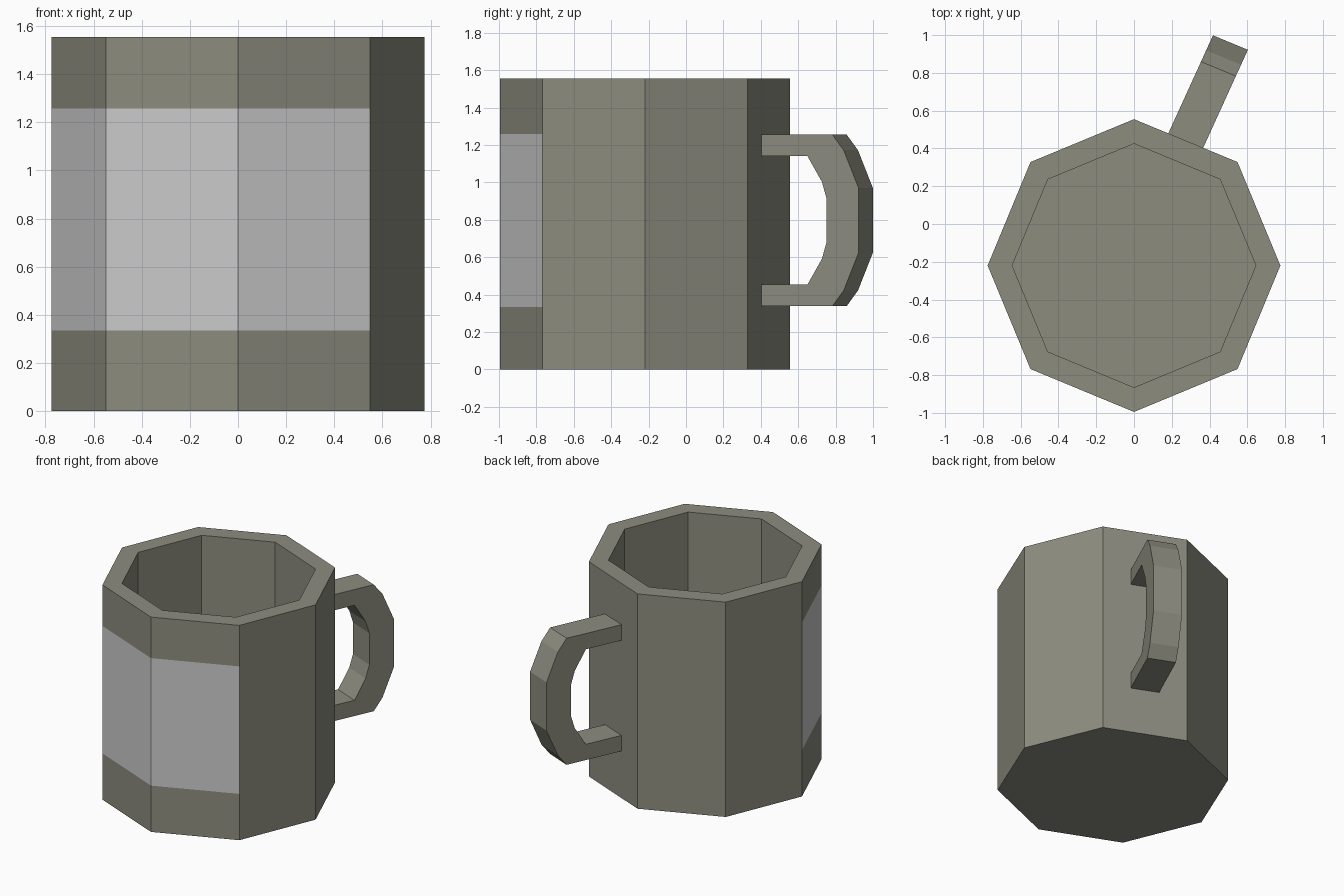
import bpy, bmesh, math
from mathutils import Vector

if "Cube" in bpy.data.objects:
    bpy.data.objects.remove(bpy.data.objects["Cube"])

SIDES = 8
CY = -0.22          # mug axis sits forward of the origin, handle behind
R_OUT, R_IN = 0.775, 0.645


def material(name, rgb):
    m = bpy.data.materials.new(name)
    m.diffuse_color = (*rgb, 1)
    m.use_nodes = True
    m.node_tree.nodes["Principled BSDF"].inputs["Base Color"].default_value = m.diffuse_color
    return m


clay = material("warm grey clay", (0.262, 0.262, 0.212))
label = material("light grey label", (0.60, 0.60, 0.60))


def finish(bm, name, mats):
    bmesh.ops.recalc_face_normals(bm, faces=bm.faces)
    me = bpy.data.meshes.new(name)
    bm.to_mesh(me)
    bm.free()
    ob = bpy.data.objects.new(name, me)
    bpy.context.collection.objects.link(ob)
    for m in mats:
        me.materials.append(m)
    return ob


# Mug body: octagonal rings from the base, up the outside, over the rim, down inside
LABEL_LOW, LABEL_HIGH, TOP = 0.335, 1.258, 1.555
profile = [(R_OUT, 0), (R_OUT, LABEL_LOW), (R_OUT, LABEL_HIGH),
           (R_OUT, TOP), (R_IN, TOP), (R_IN, 0.13)]
bm = bmesh.new()
rings = []
for r, z in profile:
    rings.append([bm.verts.new((r * math.cos(i * math.tau / SIDES),
                                CY + r * math.sin(i * math.tau / SIDES), z))
                  for i in range(SIDES)])
for level, (a, b) in enumerate(zip(rings, rings[1:])):
    for i in range(SIDES):
        j = (i + 1) % SIDES
        f = bm.faces.new((a[i], a[j], b[j], b[i]))
        # Label wraps three front sides in the middle band
        if level == 1 and i in (4, 5, 6):
            f.material_index = 1
bm.faces.new(rings[0])
bm.faces.new(rings[-1])
finish(bm, "mug_body", [clay, label])

# Handle: C-shaped strip, standing out of the back right side
angle = math.radians(67.5)
out = Vector((math.cos(angle), math.sin(angle), 0))
side = Vector((math.sin(angle), -math.cos(angle), 0))
base = Vector((0, CY, 0)) + out * R_OUT * math.cos(math.pi / SIDES)
MID_Z, HALF_W, DRIFT = 0.797, 0.1, 0.035
outer = [(-0.02, 0.458), (0.417, 0.458), (0.483, 0.375), (0.570, 0.174)]
inner = [(-0.02, 0.344), (0.270, 0.344), (0.355, 0.206), (0.383, 0.115)]


def full(half):
    return half + [(d, -z) for d, z in reversed(half)]


bm = bmesh.new()


def point(d, z, w):
    return bm.verts.new(base + out * d + side * (w + DRIFT * d)
                        + Vector((0, 0, MID_Z + z)))


sections = [[point(*o, -HALF_W), point(*o, HALF_W),
             point(*i, HALF_W), point(*i, -HALF_W)]
            for o, i in zip(full(outer), full(inner))]
for a, b in zip(sections, sections[1:]):
    for k in range(4):
        n = (k + 1) % 4
        bm.faces.new((a[k], a[n], b[n], b[k]))
bm.faces.new(sections[0])
bm.faces.new(sections[-1])
finish(bm, "handle", [clay])
